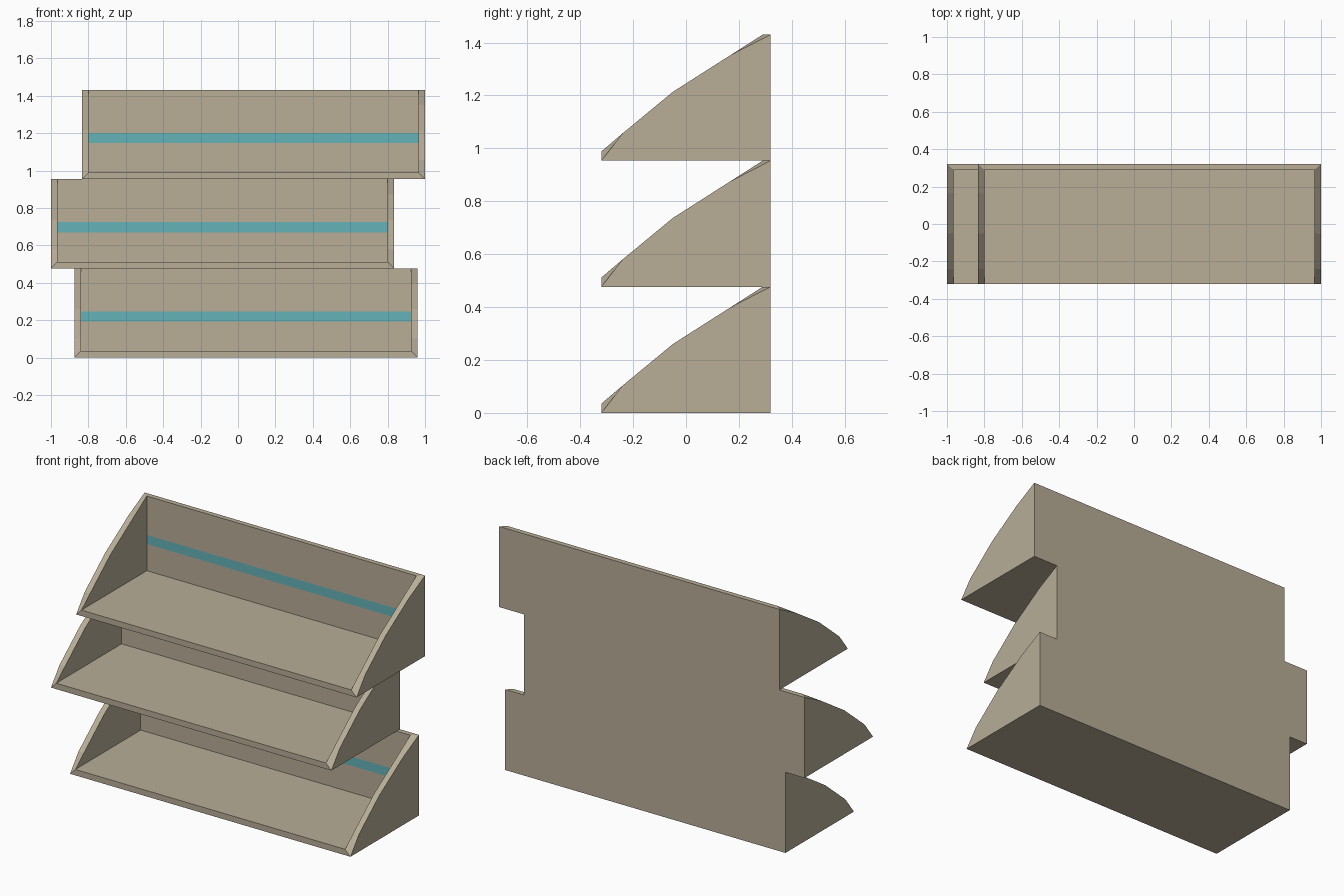
import bpy, bmesh

if "Cube" in bpy.data.objects:
    bpy.data.objects.remove(bpy.data.objects["Cube"])

D, H, T, W = 0.32, 0.4767, 0.035, 1.835   # half depth, tray height, wall, width
CURVE = [(-0.24, 0.103), (-0.05, 0.26), (0.165, 0.397)]
OUTER = [(-D, 0)] + CURVE + [(D, H)]            # outer edge of the side rim
INNER = [(-D, T)] + CURVE + [(D - T + 0.005, H)]  # inner edge of the side rim
BACK_Y = INNER[-1][0]


def material(name, color):
    m = bpy.data.materials.new(name)
    m.diffuse_color = (*color, 1)
    m.use_nodes = True
    m.node_tree.nodes["Principled BSDF"].inputs["Base Color"].default_value = m.diffuse_color
    return m


BODY = material("beige_plastic", (0.48, 0.42, 0.31))
TEAL = material("teal_stripe", (0.13, 0.45, 0.48))


def tray(name, x0, z0):
    bm = bmesh.new()

    def face(pts, mat=0):
        f = bm.faces.new([bm.verts.new((x, y, z + z0)) for x, y, z in pts])
        f.material_index = mat

    def span(a, b, xa, xb, mat=0):
        # quad running across the tray between profile points a and b
        (l0, r0), (l1, r1) = xa, xb
        face([(l0, *a), (r0, *a), (r1, *b), (l1, *b)], mat)

    x1 = x0 + W
    out, inn = (x0, x1), (x0 + T, x1 - T)
    # side walls and their slanted curved rims
    for xo, xi in zip(out, inn):
        face([(xo, *p) for p in OUTER + [(D, 0)]])
        face([(xi, *p) for p in INNER + [(BACK_Y, T)]])
        for i in range(len(OUTER) - 1):
            face([(xo, *OUTER[i]), (xo, *OUTER[i + 1]),
                  (xi, *INNER[i + 1]), (xi, *INNER[i])])
    # underside, outer back, top rim, front lip, floor
    span((-D, 0), (D, 0), out, out)
    span((D, 0), (D, H), out, out)
    span((D, H), (BACK_Y, H), out, inn)
    span((-D, 0), (-D, T), out, inn)
    span((-D, T), (BACK_Y, T), inn, inn)
    # inner back panel with coloured stripe
    levels = [T, 0.193, 0.247, H]
    for i in range(3):
        span((BACK_Y, levels[i]), (BACK_Y, levels[i + 1]), inn, inn, int(i == 1))

    bmesh.ops.remove_doubles(bm, verts=bm.verts, dist=1e-4)
    bmesh.ops.recalc_face_normals(bm, faces=bm.faces)
    me = bpy.data.meshes.new(name)
    bm.to_mesh(me)
    bm.free()
    me.materials.append(BODY)
    me.materials.append(TEAL)
    bpy.context.collection.objects.link(bpy.data.objects.new(name, me))


# three staggered stacked trays
for i, (name, x) in enumerate([("bottom_tray", -0.875), ("middle_tray", -1.0),
                               ("top_tray", 1.0 - W)]):
    tray(name, x, i * H)
